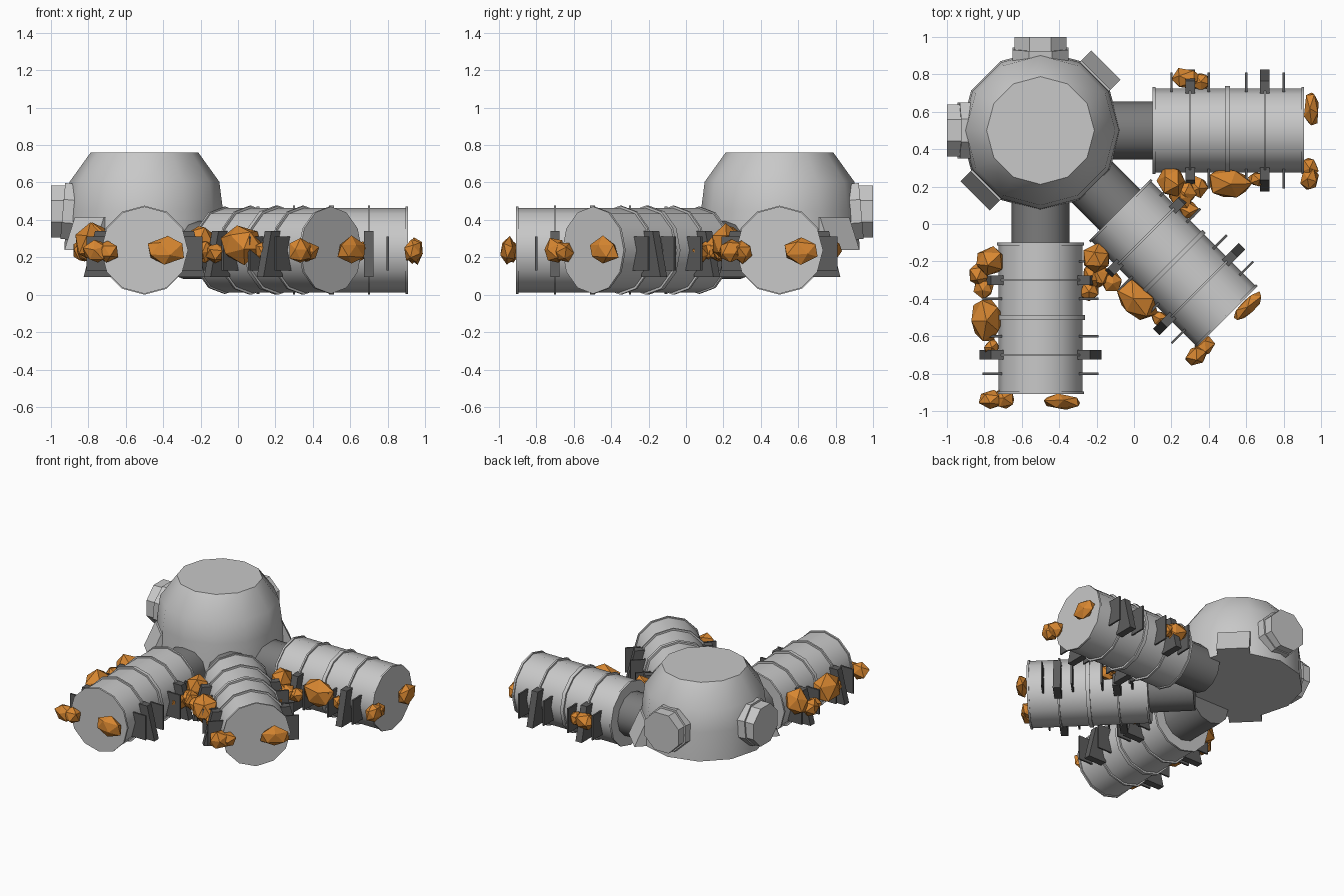
import bpy, bmesh, math, random
from mathutils import Matrix, Vector

cube = bpy.data.objects.get("Cube")
if cube:
    bpy.data.objects.remove(cube, do_unlink=True)
random.seed(7)


def material(name, color):
    m = bpy.data.materials.new(name)
    m.use_nodes = True
    m.diffuse_color = (*color, 1)
    m.node_tree.nodes["Principled BSDF"].inputs["Base Color"].default_value = (*color, 1)
    return m


LIGHT = material("light_grey", (0.58, 0.58, 0.58))
MID = material("mid_grey", (0.2, 0.2, 0.2))
DARK = material("dark_grey", (0.11, 0.11, 0.11))
ORANGE = material("orange_rock", (0.68, 0.24, 0.03))
smooth_parts = []


def finish(bm, name, mat, matrix, smooth=False):
    bmesh.ops.recalc_face_normals(bm, faces=bm.faces[:])
    bm.transform(matrix)
    mesh = bpy.data.meshes.new(name)
    bm.to_mesh(mesh)
    bm.free()
    mesh.materials.append(mat)
    ob = bpy.data.objects.new(name, mesh)
    bpy.context.scene.collection.objects.link(ob)
    if smooth:
        smooth_parts.append(ob)
    return ob


def lathe(name, profile, sides, mat, matrix, phase=0.0):
    """Revolve (radius, height) points around local z and cap both ends."""
    bm = bmesh.new()
    rings = []
    for r, h in profile:
        angles = [phase + math.tau * i / sides for i in range(sides)]
        rings.append([bm.verts.new((r * math.cos(a), r * math.sin(a), h)) for a in angles])
    for low, high in zip(rings, rings[1:]):
        for i in range(sides):
            j = (i + 1) % sides
            bm.faces.new((low[i], low[j], high[j], high[i]))
    bm.faces.new(rings[0])
    bm.faces.new(rings[-1])
    return finish(bm, name, mat, matrix, True)


def prism(name, outline, thickness, mat, matrix):
    """Extrude a (y, z) outline along local x, centred on x = 0."""
    bm = bmesh.new()
    face = bm.faces.new([bm.verts.new((-thickness / 2, y, z)) for y, z in outline])
    out = bmesh.ops.extrude_face_region(bm, geom=[face])
    moved = [v for v in out["geom"] if isinstance(v, bmesh.types.BMVert)]
    bmesh.ops.translate(bm, verts=moved, vec=(thickness, 0, 0))
    return finish(bm, name, mat, matrix)


def rock(name, place, size, matrix):
    bm = bmesh.new()
    bmesh.ops.create_icosphere(bm, subdivisions=1, radius=0.55)
    bm.transform(Matrix.Rotation(random.uniform(0, 3), 4, Vector((1, 2, 1))))
    for v in bm.verts:
        v.co *= random.uniform(0.85, 1.1)
    bm.transform(Matrix.Translation(place) @ Matrix.Diagonal((*size, 1)))
    finish(bm, name, ORANGE, matrix)


HUB = Matrix.Translation((-0.5, 0.5, 0))
AXLE = 0.238
along_x = Matrix.Rotation(math.pi / 2, 4, 'Y')


def heading(degrees):
    return HUB @ Matrix.Rotation(math.radians(degrees), 4, 'Z')


# Central hub
lathe("hub", [(0.428, 0.24), (0.42, 0.45), (0.4, 0.604), (0.288, 0.76)], 12, LIGHT, HUB)

# Docking ports with slanted collars
for side, angle in (("back", 90), ("right", 180)):
    spot = heading(angle) @ Matrix.Translation((0, 0, 0.445)) @ along_x
    lean = spot @ Matrix.Translation((0, 0, 0.405)) @ Matrix.Rotation(math.radians(-5), 4, 'Y')
    lathe(side + "_port", [(0.15, 0.3), (0.15, 0.5)], 8, LIGHT, spot, math.pi / 8)
    lathe(side + "_port_collar", [(0.162, -0.05), (0.162, 0.032)], 8, LIGHT, lean, math.pi / 8)

# Sloped skirts between the ports
for side, angle in (("back_left", 45), ("front_right", 225)):
    skirt = [(0.3, 0.24), (0.495, 0.24), (0.418, 0.412), (0.3, 0.412)]
    prism(side + "_skirt", skirt, 0.22, LIGHT, heading(angle) @ Matrix.Rotation(-math.pi / 2, 4, 'Z'))

# Drum outline with end rims and raised hoops
START, END, BODY, HOOP = 0.6, 1.41, 0.225, 0.238
drum = [(0.212, START), (0.233, START), (0.233, START + 0.014), (BODY, START + 0.014)]
for u, half in ((0.8, 0.006), (1.0, 0.013), (1.2, 0.006)):
    drum += [(BODY, u - half), (HOOP, u - half), (HOOP, u + half), (BODY, u + half)]
drum += [(BODY, END - 0.014), (0.233, END - 0.014), (0.233, END), (0.212, END)]

# Rocks clinging to each drum: place and size
rocks = [
    ((1.45, 0.115, 0.235), (0.085, 0.21, 0.14)),
    ((1.435, -0.2, 0.23), (0.1, 0.12, 0.11)),
    ((1.44, -0.26, 0.235), (0.1, 0.13, 0.13)),
    ((0.7, -0.27, 0.285), (0.15, 0.16, 0.18)),
    ((0.77, -0.33, 0.235), (0.13, 0.12, 0.12)),
    ((0.84, -0.3, 0.225), (0.11, 0.11, 0.1)),
    ((1.01, -0.285, 0.275), (0.25, 0.17, 0.2)),
    ((1.16, -0.26, 0.235), (0.09, 0.08, 0.1)),
    ((0.78, 0.275, 0.235), (0.16, 0.11, 0.13)),
    ((0.86, 0.26, 0.23), (0.11, 0.1, 0.11)),
]
bracket = [(0.18, 0.095), (0.325, 0.095), (0.265, 0.34), (0.18, 0.34)]
fin = [(0.18, 0.13), (0.31, 0.13), (0.31, 0.31), (0.18, 0.31)]

# Three identical arms
for arm, angle in (("left", 0), ("diagonal", -45), ("front", -90)):
    base = heading(angle)
    axis = base @ Matrix.Translation((0, 0, AXLE)) @ along_x
    lathe(arm + "_connector", [(0.155, 0.3), (0.155, START + 0.02)], 12, MID, axis)
    lathe(arm + "_drum", drum, 12, LIGHT, axis)
    for mirror in (1, -1):
        flip = Matrix.Diagonal((1, mirror, 1, 1))
        for u in (0.8, 1.2):
            prism(arm + "_bracket", [(mirror * y, z) for y, z in bracket], 0.05, DARK,
                  base @ Matrix.Translation((u, 0, 0)))
        for u in (0.7, 0.9, 1.1, 1.3):
            prism(arm + "_fin", [(mirror * y, z) for y, z in fin], 0.012, DARK,
                  base @ Matrix.Translation((u, 0, 0)))
    for place, size in rocks:
        rock(arm + "_rock", place, size, base)

# Smooth the revolved parts while keeping rims sharp
bpy.ops.object.select_all(action='DESELECT')
for ob in smooth_parts:
    ob.select_set(True)
bpy.context.view_layer.objects.active = smooth_parts[0]
bpy.ops.object.shade_smooth_by_angle(angle=math.radians(31))
